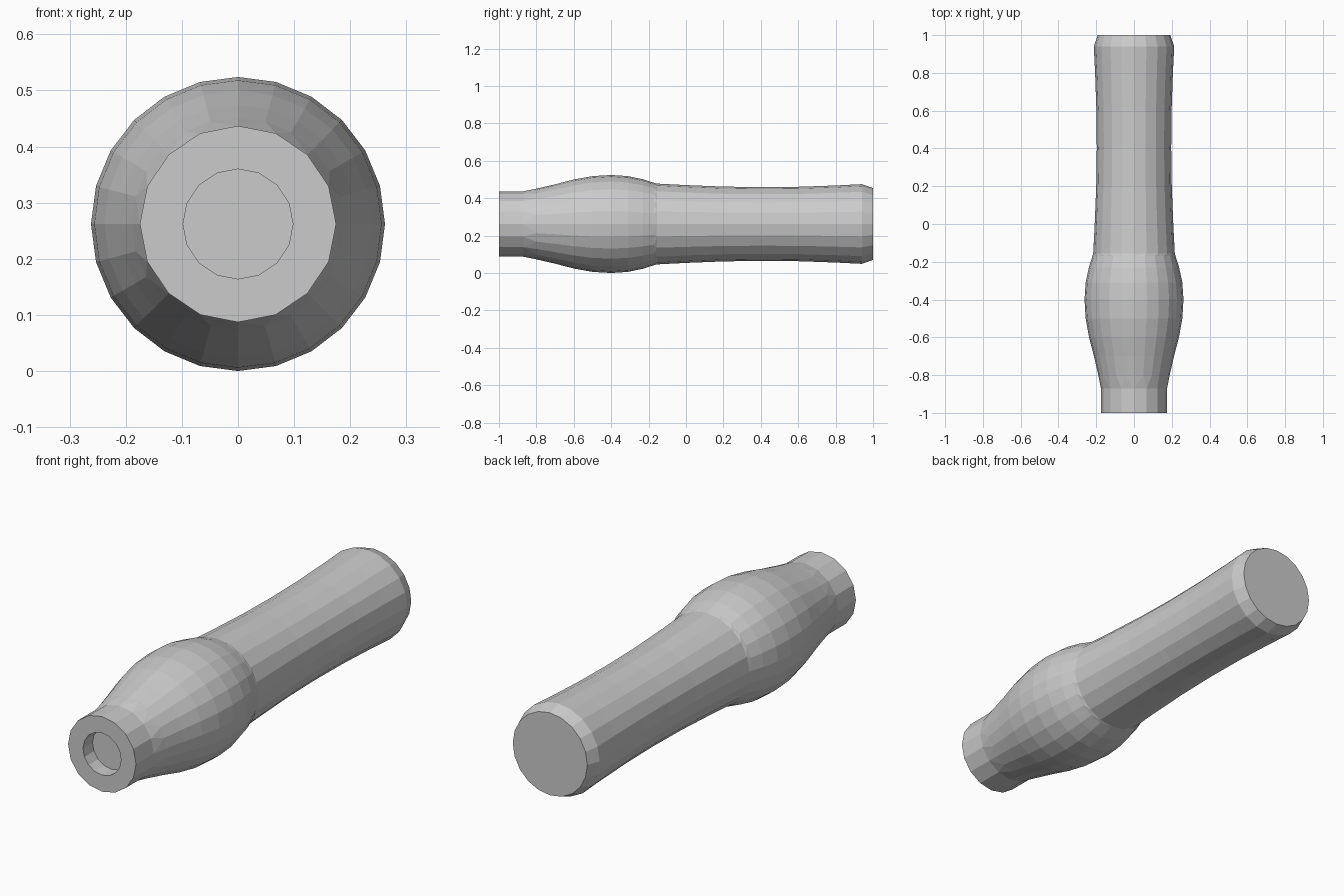
import bpy, bmesh, math

if "Cube" in bpy.data.objects:
    bpy.data.objects.remove(bpy.data.objects["Cube"])

CENTRE_Z = 0.262


def make_ring(bm, y, radius, sides):
    """A ring of vertices around the long y axis."""
    return [bm.verts.new((radius * math.cos(2 * math.pi * i / sides), y,
                          CENTRE_Z + radius * math.sin(2 * math.pi * i / sides)))
            for i in range(sides)]


def join_rings(bm, a, b):
    """Quads between equal rings, zipped triangles between unequal ones."""
    n, m = len(a), len(b)
    if n == m:
        for i in range(n):
            bm.faces.new((a[i], a[(i + 1) % n], b[(i + 1) % n], b[i]))
        return
    i = j = 0
    while i < n or j < m:
        if j == m or (i < n and (i + 1) / n <= (j + 1) / m):
            bm.faces.new((a[i % n], a[(i + 1) % n], b[j % m]))
            i += 1
        else:
            bm.faces.new((a[i % n], b[(j + 1) % m], b[j % m]))
            j += 1


# Shallow socket and plain collar at the front end: (y, radius, sides)
socket = [(-0.93, 0.098, 16), (-1.0, 0.098, 16)]
collar = [(-1.0, 0.175, 16), (-0.87, 0.175, 16)]

# Swollen body
bulge = [(-0.80, 0.189, 24), (-0.70, 0.212, 24), (-0.60, 0.238, 24),
         (-0.50, 0.256, 24), (-0.40, 0.262, 24), (-0.31, 0.256, 24),
         (-0.23, 0.239, 24), (-0.17, 0.220, 24)]

# Waisted grip with a chamfered rear end
grip = [(-0.155, 0.216, 20), (0.0, 0.208, 20), (0.2, 0.200, 20),
        (0.4, 0.197, 20), (0.6, 0.199, 20), (0.8, 0.206, 20),
        (0.94, 0.213, 20), (1.0, 0.192, 20)]

bm = bmesh.new()
rings = [make_ring(bm, *r) for r in socket + collar + bulge + grip]
for a, b in zip(rings, rings[1:]):
    join_rings(bm, a, b)
bm.faces.new(rings[0])
bm.faces.new(rings[-1])
bmesh.ops.recalc_face_normals(bm, faces=bm.faces)

mesh = bpy.data.meshes.new("handle")
bm.to_mesh(mesh)
bm.free()
bpy.context.collection.objects.link(bpy.data.objects.new("handle", mesh))
